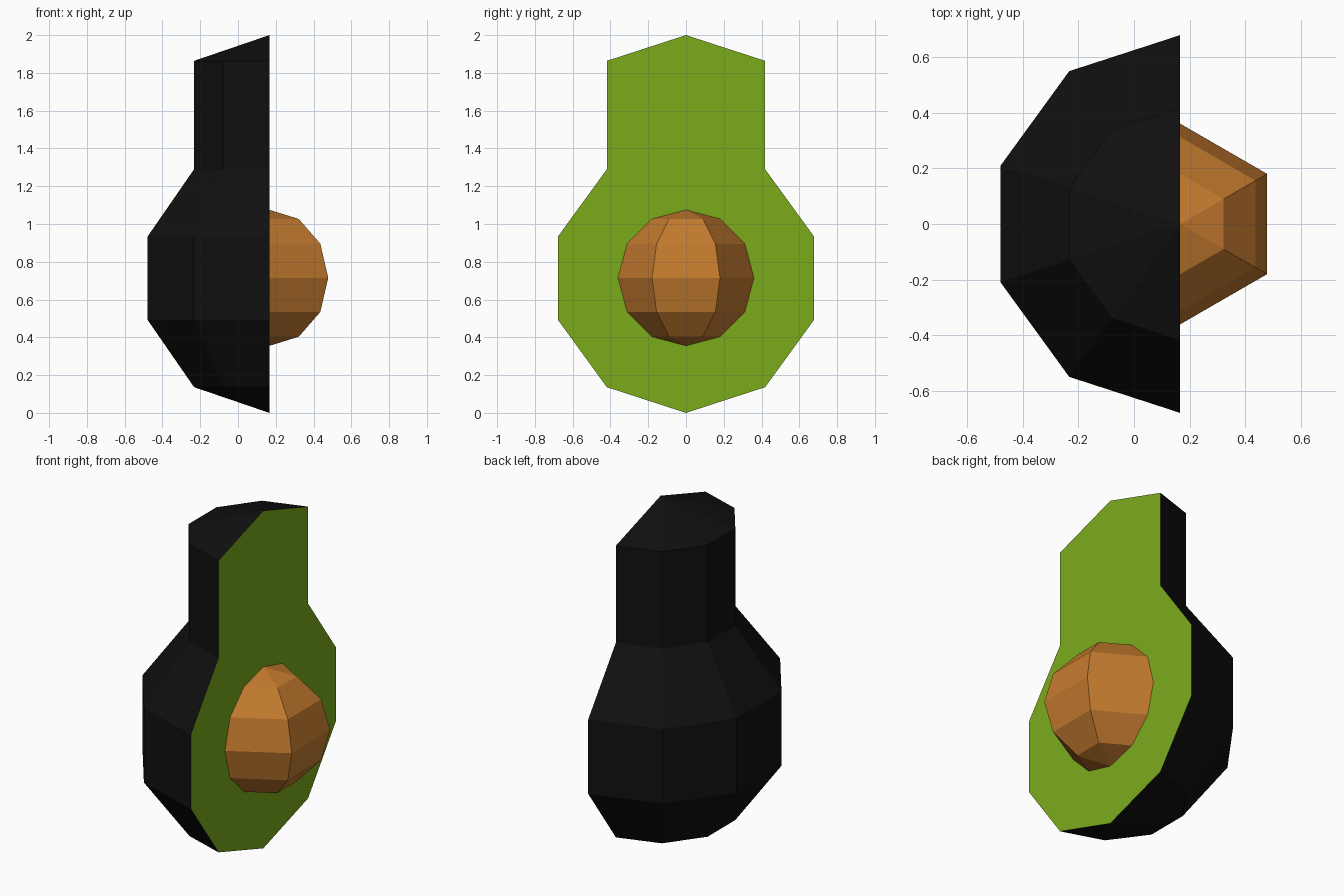
import bpy, bmesh
from math import sin, cos, radians

if "Cube" in bpy.data.objects:
    bpy.data.objects.remove(bpy.data.objects["Cube"])

CUT_X = 0.166          # plane of the cut face
CZ = 0.715             # centre height of belly and stone


def material(name, rgb):
    m = bpy.data.materials.new(name)
    m.diffuse_color = (*rgb, 1)
    m.use_nodes = True
    m.node_tree.nodes["Principled BSDF"].inputs["Base Color"].default_value = m.diffuse_color
    return m


def arc(radius, steps, first, last, z):
    """(radius, height) points of a sphere outline, step 0 is the bottom pole."""
    pts = []
    for i in range(first, last + 1):
        a = radians(180 * i / steps)
        pts.append((radius * sin(a), z - radius * cos(a)))
    return pts


def lathe(name, profile, start, span, sides, mats):
    """Revolve a pole-to-pole profile; a partial turn gets a flat cap (2nd material)."""
    bm = bmesh.new()
    full = span == 360
    bottom = bm.verts.new((CUT_X, 0, profile[0][1]))
    top = bm.verts.new((CUT_X, 0, profile[-1][1]))
    cols = []
    for i in range(sides if full else sides + 1):
        a = radians(start + span * i / sides)
        ring = [bm.verts.new((CUT_X + r * cos(a), r * sin(a), z))
                for r, z in profile[1:-1]]
        cols.append([bottom] + ring + [top])
    n = len(profile)
    for i in range(sides):
        a, b = cols[i], cols[(i + 1) % len(cols)]
        for j in range(n - 1):
            quad = [a[j], b[j], b[j + 1], a[j + 1]]
            bm.faces.new(list(dict.fromkeys(quad)))
    if not full:
        cap = bm.faces.new(cols[0] + cols[-1][-2:0:-1])
        cap.material_index = 1
    bmesh.ops.recalc_face_normals(bm, faces=bm.faces)
    me = bpy.data.meshes.new(name)
    bm.to_mesh(me)
    bm.free()
    for m in mats:
        me.materials.append(m)
    ob = bpy.data.objects.new(name, me)
    bpy.context.collection.objects.link(ob)
    return ob


skin = material("skin", (0.005, 0.005, 0.005))
flesh = material("flesh", (0.2, 0.41, 0.012))
brown = material("stone_brown", (0.55, 0.197, 0.028))

# halved fruit: round belly, straight neck, shallow domed top
R = 0.713
body = arc(R, 5, 0, 4, R) + arc(R, 5, 4, 5, 2 - R)
lathe("fruit_half", body, 90, 180, 5, [skin, flesh])

# stone set in the cut face
lathe("stone", arc(0.36, 6, 0, 6, CZ), -90, 360, 6, [brown])
